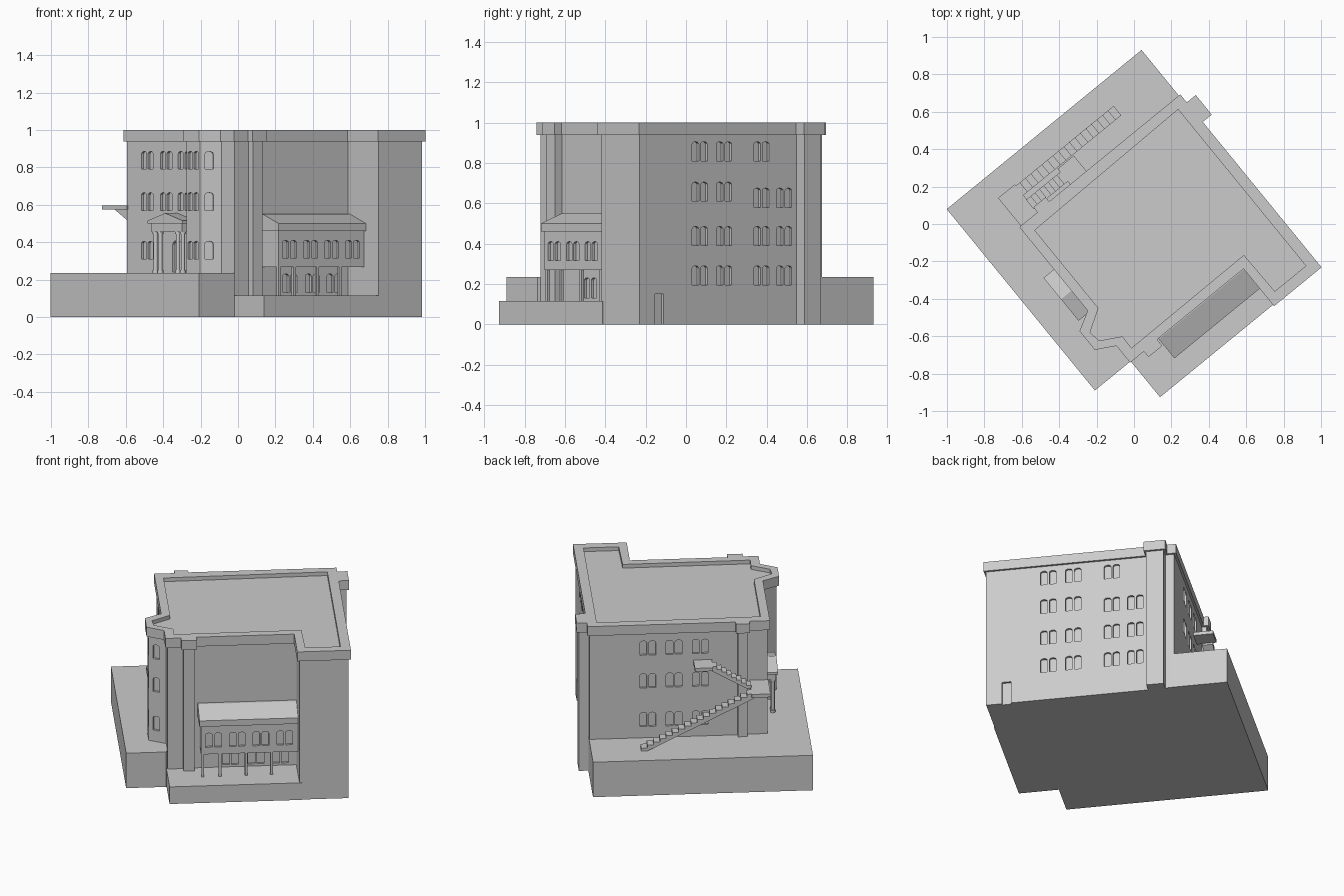
import bpy, bmesh, math
from mathutils import Vector, Matrix

if "Cube" in bpy.data.objects:
    bpy.data.objects.remove(bpy.data.objects["Cube"])

ANG = math.radians(39.25)      # the whole building is turned about z


def finish(bm, name):
    bmesh.ops.recalc_face_normals(bm, faces=bm.faces)
    me = bpy.data.meshes.new(name)
    bm.to_mesh(me)
    bm.free()
    ob = bpy.data.objects.new(name, me)
    ob.rotation_euler.z = ANG
    bpy.context.collection.objects.link(ob)
    return ob


def extrude(bm, pts, vec):
    f = bm.faces.new([bm.verts.new(p) for p in pts])
    r = bmesh.ops.extrude_face_region(bm, geom=[f])
    bmesh.ops.translate(bm, vec=vec, verts=[v for v in r['geom'] if isinstance(v, bmesh.types.BMVert)])


def prism(name, outline, z0, z1):
    bm = bmesh.new()
    extrude(bm, [(x, y, z0) for x, y in outline], (0, 0, z1 - z0))
    return finish(bm, name)


def box(name, x0, x1, y0, y1, z0, z1):
    return prism(name, [(x0, y0), (x1, y0), (x1, y1), (x0, y1)], z0, z1)


def side_profile(name, pts, a, b, axis):
    """Extrude an (h, z) profile from a to b along local x or y."""
    bm = bmesh.new()
    if axis == 'x':
        extrude(bm, [(a, h, z) for h, z in pts], (b - a, 0, 0))
    else:
        extrude(bm, [(h, a, z) for h, z in pts], (0, b - a, 0))
    return finish(bm, name)


def inset(poly, d):
    out = []
    for i, p in enumerate(poly):
        p, a, b = Vector(p), Vector(poly[i - 1]), Vector(poly[(i + 1) % len(poly)])
        e, f = (p - a).normalized(), (b - p).normalized()
        n, m = Vector((-e.y, e.x)), Vector((-f.y, f.x))
        out.append(tuple(p + (n + m) * d / (1 + n.dot(m))))
    return out


def opening(bm, x, y, z0, z1, w, ang, arch=True, depth=0.015):
    """Arched cutter centred on a wall point whose outward normal is at ang."""
    r = w / 2
    pts = [(-r, z0), (r, z0)]
    if arch:
        rise = r * 0.6
        pts += [(r * math.cos(t * math.pi / 6), z1 - rise + rise * math.sin(t * math.pi / 6)) for t in range(7)]
    else:
        pts += [(r, z1), (-r, z1)]
    m = Matrix.Translation((x, y, 0)) @ Matrix.Rotation(ang, 3, 'Z').to_4x4()
    extrude(bm, [m @ Vector((-depth, h, z)) for h, z in pts], m.to_3x3() @ Vector((2 * depth, 0, 0)))


def pair(bm, x, y, z0, z1, ang, gap=0.055, w=0.042):
    for s in (-1, 1):
        opening(bm, x - s * gap / 2 * math.sin(ang), y + s * gap / 2 * math.cos(ang), z0, z1, w, ang)


def cut(ob, bm):
    c = finish(bm, ob.name + "_cutter")
    c.hide_render = True
    c.hide_set(True)
    c.display_type = 'WIRE'
    mod = ob.modifiers.new("cut", 'BOOLEAN')
    mod.operation, mod.solver, mod.object = 'DIFFERENCE', 'EXACT', c


# outline of the block with corner bay and pilasters (counter-clockwise)
outline = [(-.485, -.561), (-.39, -.561), (-.39, -.6), (-.295, -.6), (-.295, -.556), (.302, -.556),
           (.302, -.814), (.63, -.814), (.63, .19), (.692, .19), (.692, .325), (.63, .325), (.63, .38),
           (-.275, .38), (-.275, .41), (-.36, .41), (-.36, .375), (-.485, .375),
           (-.485, -.202), (-.588, -.259), (-.588, -.389), (-.485, -.445)]
inner = [(-.43, -.505), (.35, -.5), (.355, -.755), (.57, -.755), (.57, .325), (-.432, .31),
         (-.432, -.228), (-.548, -.3), (-.54, -.365), (-.428, -.426)]
walls = prism("main_walls", inset(outline, .014), 0, .95)
parapet = prism("roof_parapet", outline, .937, 1)
bm = bmesh.new()
extrude(bm, [(x, y, .975) for x, y in inner], (0, 0, .1))
cut(parapet, bm)

# window and door recesses
bm = bmesh.new()
R, L, B, F = 0, math.pi, math.pi / 2, -math.pi / 2
for q in (-.415, -.26, -.02, .125):
    for i, z in enumerate((.195, .39, .61, .81)):
        if q > 0 and i == 3:
            continue
        if q > -.1 and i == 2:
            z -= .03
        pair(bm, .616, q, z, z + .095, R)
opening(bm, .616, -.675, -.02, .15, .055, R, False)
for z in (.31, .57, .79):
    for q in (.19, 0.03, -.12):
        if z > .5 or q > .1:
            pair(bm, -.471, q, z, z + .095, L)
    pair(bm, -.574, -.324, z, z + .095, L, .05, .038)
    opening(bm, -.53, -.405, z, z + .095, .045, math.atan2(-.103, -.056))
    for p in (.26, .1, -.06):
        pair(bm, p, .366, z, z + .095, B)
opening(bm, -.471, -.065, .24, .41, .08, L)
for p in (-.085, .07, .22):
    pair(bm, p, -.542, .13, .23, F)
cut(walls, bm)

# terraces
prism("upper_terrace", [(-.725, -.557), (-.48, -.557), (-.4, -.3), (-.4, .3), (.615, .3), (.62, .34),
                        (.62, .695), (-.725, .695)], 0, .235)
box("front_terrace", -.478, .33, -.805, -.5, 0, .115)

# projecting gallery over the front terrace
gallery = box("gallery_box", -.277, .32, -.68, -.53, .268, .47)
bm = bmesh.new()
for p in (-.2, -.055, .09, .235):
    pair(bm, p, -.68, .315, .41, F)
cut(gallery, bm)
side_profile("gallery_roof", [(-.53, .46), (-.693, .46), (-.693, .5), (-.56, .55), (-.53, .55)], -.287, .32, 'x')
for i, p in enumerate((-.265, -.16, 0, .155)):
    box(f"gallery_post_{i}", p - .008, p + .008, -.675, -.659, .11, .27)

# entrance porch on the left side
qc = -.065
side_profile("porch_pediment", [(qc - .148, .5), (qc + .148, .5), (qc + .148, .515), (qc, .555), (qc - .148, .515)],
             -.557, -.46, 'x')
box("porch_entablature", -.545, -.46, qc - .13, qc + .13, .455, .5)
for i, dq in enumerate((-.115, -.075, .075, .115)):
    bm = bmesh.new()
    for r, z0, z1 in ((.011, .235, .455), (.016, .235, .25), (.016, .443, .456)):
        bmesh.ops.create_cone(bm, cap_ends=True, segments=16, radius1=r, radius2=r, depth=z1 - z0,
                              matrix=Matrix.Translation((-.528, qc + dq, (z0 + z1) / 2)))
    finish(bm, f"porch_column_{i}")


# outside stairs at the back
def flight(name, x0, x1, z0, z1, n, q0, q1):
    dx, dz = (x1 - x0) / n, (z1 - z0) / n
    pts = [(x0, z0)]
    for i in range(n):
        pts += [(x0 + i * dx, z0 + (i + 1) * dz), (x0 + (i + 1) * dx, z0 + (i + 1) * dz)]
    pts += [(x1, z1 - dz - .012), (x0 + dx, z0)]
    side_profile(name, pts, q0, q1, 'y')


flight("lower_flight", .315, -.37, .234, .595, 18, .493, .558)
box("stair_landing", -.475, -.36, .355, .567, .575, .597)
flight("upper_flight", -.365, -.125, .59, .745, 8, .4, .465)
box("upper_platform", -.13, -.018, .355, .487, .725, .747)
side_profile("landing_bracket", [(.355, .51), (.355, .578), (.48, .578)], -.465, -.45, 'x')
